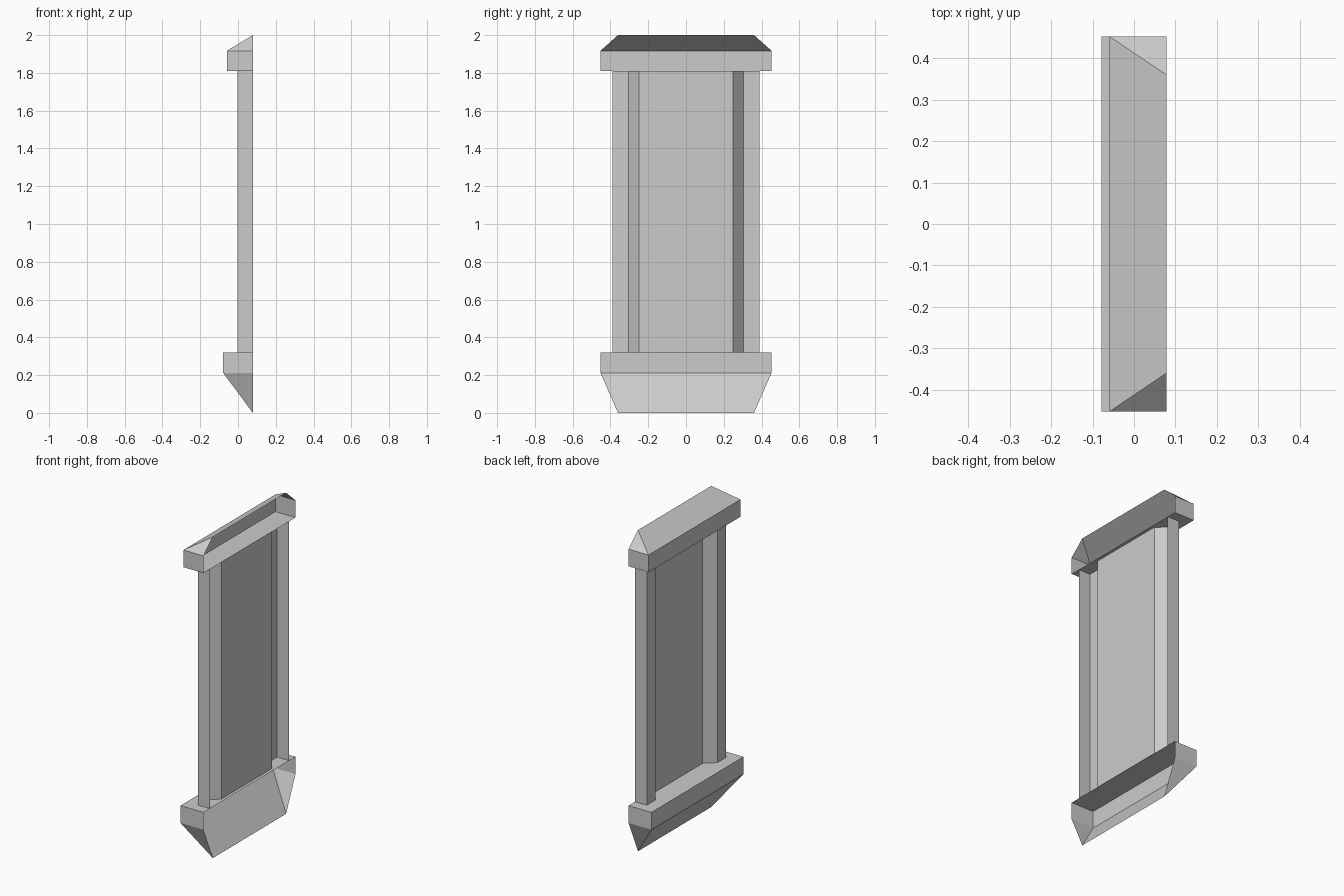
import bpy, bmesh

cube = bpy.data.objects.get("Cube")
if cube:
    bpy.data.objects.remove(cube, do_unlink=True)

stone = bpy.data.materials.new("plain_grey")
stone.use_nodes = True
grey = (0.6, 0.6, 0.6, 1)
stone.diffuse_color = grey
stone.node_tree.nodes["Principled BSDF"].inputs["Base Color"].default_value = grey

BACK = 0.079          # open wall side of every part
HALF_WIDTH = 0.453    # half width of cap and base
RIDGE = 0.36          # half length of the ridge


def finish(name, bm):
    """Make the open shell face outward (-x) and add it to the scene."""
    bmesh.ops.recalc_face_normals(bm, faces=bm.faces[:])
    bm.normal_update()
    if sum(f.normal.x * f.calc_area() for f in bm.faces) > 0:
        bmesh.ops.reverse_faces(bm, faces=bm.faces[:])
    mesh = bpy.data.meshes.new(name)
    bm.to_mesh(mesh)
    bm.free()
    mesh.materials.append(stone)
    bpy.context.collection.objects.link(bpy.data.objects.new(name, mesh))


def hipped_block(name, front, z_flat, z_eave, z_ridge):
    """Half block with a flat side, a band and a hipped slope, open at the wall."""
    bm = bmesh.new()

    def ring(z):
        corners = ((BACK, -HALF_WIDTH), (front, -HALF_WIDTH),
                   (front, HALF_WIDTH), (BACK, HALF_WIDTH))
        return [bm.verts.new((x, y, z)) for x, y in corners]

    flat, eave = ring(z_flat), ring(z_eave)
    ridge = [bm.verts.new((BACK, y, z_ridge)) for y in (-RIDGE, RIDGE)]
    bm.faces.new(flat)
    for i in range(3):
        bm.faces.new((flat[i], flat[i + 1], eave[i + 1], eave[i]))
    bm.faces.new((eave[0], eave[1], ridge[0]))
    bm.faces.new((eave[1], eave[2], ridge[1], ridge[0]))
    bm.faces.new((eave[2], eave[3], ridge[1]))
    finish(name, bm)


# Top cap and bottom sill
hipped_block("top_cap", -0.059, 1.81, 1.917, 2.0)
hipped_block("bottom_sill", -0.079, 0.32, 0.212, 0.0)

# Frame posts with splayed inner sides around the recessed panel
half = [(BACK, 0.39), (-0.003, 0.39), (-0.003, 0.305), (0.06, 0.25)]
profile = half + [(x, -y) for x, y in reversed(half)]
bm = bmesh.new()
low, high = ([bm.verts.new((x, y, z)) for x, y in profile] for z in (0.32, 1.81))
for i in range(len(profile) - 1):
    bm.faces.new((low[i], low[i + 1], high[i + 1], high[i]))
finish("posts_and_panel", bm)
